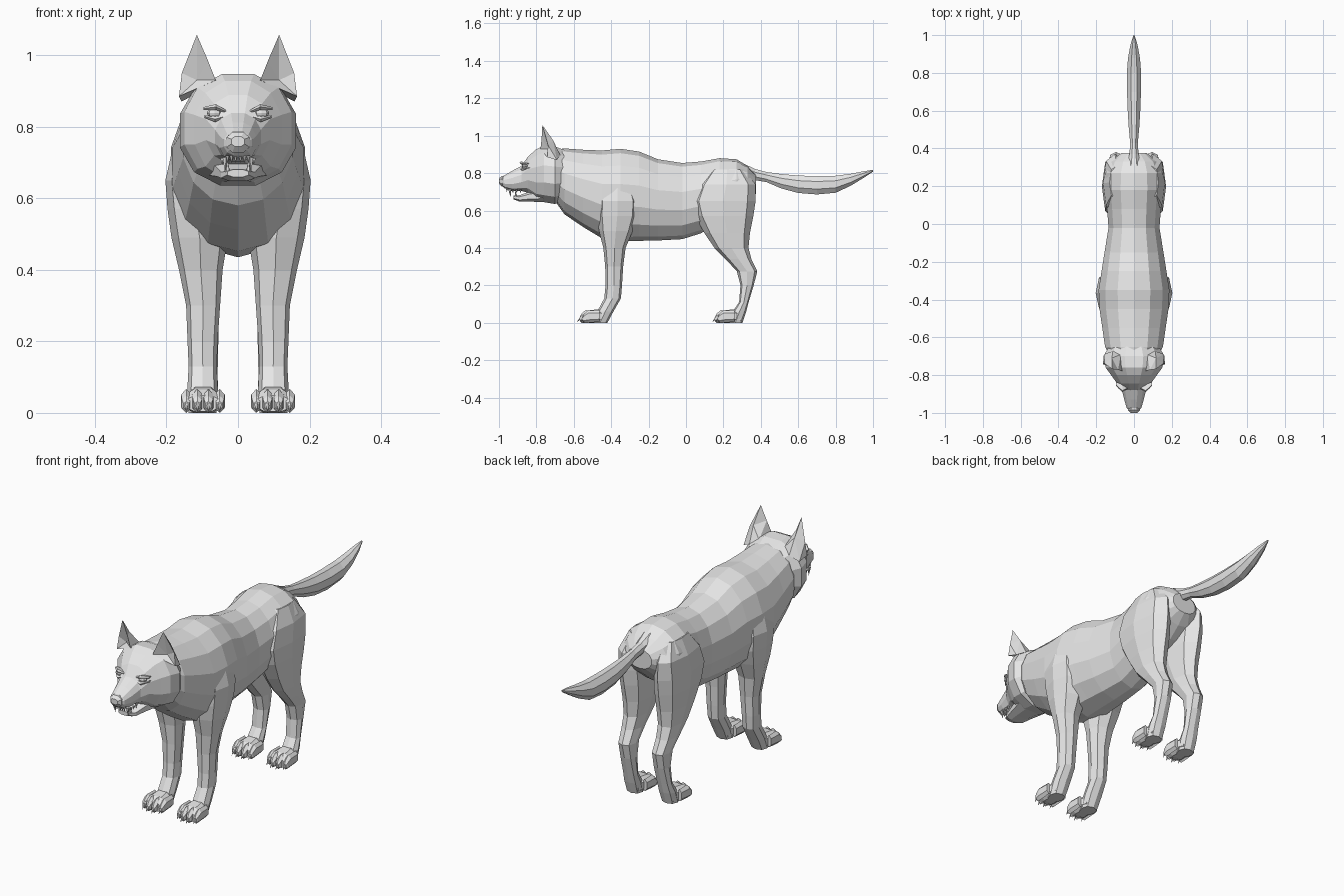
import bpy, bmesh, math
from mathutils import Vector

GREY = bpy.data.materials.new("fur_grey")
GREY.diffuse_color = (0.8, 0.8, 0.8, 1)


def power(v, e):
    return math.copysign(abs(v) ** (2 / e), v)


def ring_y(y, z0, z1, hw, cx=0.0, n=14, e=2.0):
    """Rounded cross-section facing along y."""
    zc, hh = (z0 + z1) / 2, (z1 - z0) / 2
    angles = [2 * math.pi * (i + 0.5) / n for i in range(n)]
    k = max(abs(power(math.sin(a), e)) for a in angles)
    return [Vector((cx + hw * power(math.cos(a), e), y, zc + hh * power(math.sin(a), e) / k))
            for a in angles]


def ring_z(z, x0, x1, y0, y1, n=8, e=2.4):
    """Rounded cross-section facing along z."""
    xc, yc, hx, hy = (x0 + x1) / 2, (y0 + y1) / 2, (x1 - x0) / 2, (y1 - y0) / 2
    angles = [2 * math.pi * i / n for i in range(n)]
    return [Vector((xc + hx * power(math.cos(a), e), yc + hy * power(math.sin(a), e), z))
            for a in angles]


def loft(bm, rings):
    """Skin a row of rings and cap both ends."""
    rows = [[bm.verts.new(p) for p in r] for r in rings]
    n = len(rows[0])
    for a, b in zip(rows, rows[1:]):
        for i in range(n):
            j = (i + 1) % n
            bm.faces.new((a[i], a[j], b[j], b[i]))
    bm.faces.new(rows[0])
    bm.faces.new(rows[-1])


def spike(bm, base, tip, r, n=5):
    """Small cone for claws and teeth."""
    base, tip = Vector(base), Vector(tip)
    q = (tip - base).to_track_quat('Z', 'Y')
    ring = [bm.verts.new(base + q @ Vector((r * math.cos(t), r * math.sin(t), 0)))
            for t in (2 * math.pi * i / n for i in range(n))]
    top = bm.verts.new(tip)
    for i in range(n):
        bm.faces.new((ring[i], ring[(i + 1) % n], top))
    bm.faces.new(ring)


def make(name, bm, mirror=False):
    bmesh.ops.recalc_face_normals(bm, faces=bm.faces)
    mesh = bpy.data.meshes.new(name)
    bm.to_mesh(mesh)
    bm.free()
    mesh.materials.append(GREY)
    ob = bpy.data.objects.new(name, mesh)
    bpy.context.collection.objects.link(ob)
    if mirror:
        ob.modifiers.new("mirror", 'MIRROR').use_mirror_merge = False
    return ob


def lofted(name, rings, mirror=False):
    bm = bmesh.new()
    loft(bm, rings)
    return make(name, bm, mirror)


# Torso: neck, chest, waist, rump (y, bottom, top, half width)
torso = [(-0.70, 0.65, 0.925, 0.13), (-0.65, 0.58, 0.932, 0.157), (-0.55, 0.512, 0.925, 0.172),
         (-0.45, 0.452, 0.921, 0.187), (-0.35, 0.435, 0.93, 0.192), (-0.25, 0.438, 0.915, 0.176),
         (-0.15, 0.44, 0.874, 0.16), (-0.02, 0.447, 0.854, 0.138), (0.08, 0.478, 0.862, 0.146),
         (0.18, 0.54, 0.88, 0.156), (0.27, 0.59, 0.874, 0.154), (0.33, 0.64, 0.838, 0.128),
         (0.375, 0.69, 0.79, 0.07)]
lofted("torso", [ring_y(*s, e=2.1) for s in torso])

# Head tapering into the upper muzzle
head = [(-0.64, 0.66, 0.92, 0.13), (-0.70, 0.635, 0.942, 0.168), (-0.76, 0.645, 0.947, 0.155),
        (-0.80, 0.655, 0.928, 0.125), (-0.845, 0.695, 0.888, 0.092), (-0.88, 0.705, 0.838, 0.066),
        (-0.93, 0.703, 0.812, 0.053), (-0.972, 0.72, 0.787, 0.041), (-0.988, 0.735, 0.777, 0.028)]
lofted("head", [ring_y(*s, n=12, e=2.2) for s in head])

# Nose pad
nose = [(-0.965, 0.73, 0.787, 0.03), (-0.985, 0.728, 0.785, 0.034), (-1.0, 0.745, 0.772, 0.02)]
lofted("nose", [ring_y(*s, n=8, e=2.5) for s in nose])

# Open lower jaw
jaw = [(-0.76, 0.645, 0.72, 0.085), (-0.84, 0.648, 0.70, 0.064), (-0.89, 0.648, 0.682, 0.051),
       (-0.922, 0.66, 0.68, 0.032)]
lofted("lower_jaw", [ring_y(*s, n=8, e=2.5) for s in jaw])

# Teeth: fangs with a few small side teeth
bm = bmesh.new()
spike(bm, (0.036, -0.942, 0.715), (0.036, -0.938, 0.67), 0.009)
spike(bm, (0.029, -0.908, 0.672), (0.03, -0.915, 0.71), 0.008)
for i in range(3):
    spike(bm, (0.007 + 0.011 * i, -0.958, 0.72), (0.007 + 0.011 * i, -0.958, 0.697), 0.006)
    spike(bm, (0.044, -0.925 + 0.02 * i, 0.712), (0.044, -0.925 + 0.02 * i, 0.693), 0.007)
make("teeth", bm, True)

# Eyeballs
bm = bmesh.new()
bmesh.ops.create_uvsphere(bm, u_segments=8, v_segments=6, radius=0.016)
for v in bm.verts:
    v.co = Vector((v.co.x * 1.3 + 0.066, v.co.y - 0.861, v.co.z * 0.9 + 0.838))
make("eyes", bm, True)

# Eyelids: a thin brow ridge above each eye and a smaller fold below
bm = bmesh.new()
for pts in ([(0.034, -0.868, 0.843), (0.062, -0.882, 0.855), (0.096, -0.852, 0.851)],
            [(0.036, -0.874, 0.829), (0.064, -0.878, 0.821), (0.094, -0.85, 0.829)]):
    rings = []
    for p, r in zip(pts, (0.004, 0.008, 0.004)):
        rings.append([Vector(p) + Vector((0, dy * r, dz * r))
                      for dy, dz in ((-1, 0), (0, 1), (4, 0), (0, -1))])
    loft(bm, rings)
make("eyelids", bm, True)

# Ears: pointed shells with a hollow front
points = {"I": (0.062, -0.778, 0.93), "M": (0.084, -0.772, 0.985), "T": (0.115, -0.768, 1.057),
          "P": (0.157, -0.738, 0.95), "O": (0.165, -0.742, 0.885), "H": (0.115, -0.735, 0.93),
          "B": (0.112, -0.672, 0.895), "K": (0.117, -0.71, 0.975), "J": (0.07, -0.69, 0.92),
          "Q": (0.158, -0.69, 0.87)}
bm = bmesh.new()
verts = {k: bm.verts.new(p) for k, p in points.items()}
for f in "HIM HMT HTP HPO HOI IJM MJK MKT TKP KQP PQO KJB KBQ IOQBJ".split():
    bm.faces.new([verts[c] for c in f])
make("ears", bm, True)

# Legs as stacked sections (z, inner x, outer x, front y, back y)
front_leg = [(0.76, 0.06, 0.178, -0.44, -0.29), (0.65, 0.06, 0.203, -0.475, -0.255),
             (0.57, 0.045, 0.197, -0.475, -0.26), (0.49, 0.028, 0.186, -0.465, -0.285),
             (0.40, 0.043, 0.165, -0.442, -0.323), (0.30, 0.05, 0.145, -0.432, -0.336),
             (0.20, 0.057, 0.141, -0.43, -0.342), (0.13, 0.059, 0.138, -0.437, -0.348),
             (0.06, 0.056, 0.142, -0.475, -0.388), (0.0, 0.06, 0.138, -0.50, -0.42)]
hind_leg = [(0.82, 0.05, 0.13, 0.13, 0.31), (0.74, 0.04, 0.163, 0.06, 0.372),
            (0.65, 0.03, 0.17, 0.025, 0.372), (0.57, 0.028, 0.166, 0.048, 0.36),
            (0.48, 0.035, 0.156, 0.098, 0.342), (0.40, 0.047, 0.147, 0.152, 0.334),
            (0.34, 0.053, 0.142, 0.212, 0.35), (0.275, 0.055, 0.135, 0.272, 0.381),
            (0.20, 0.055, 0.133, 0.291, 0.362), (0.11, 0.057, 0.135, 0.284, 0.335),
            (0.06, 0.056, 0.14, 0.25, 0.322), (0.0, 0.06, 0.138, 0.225, 0.302)]
lofted("front_legs", [ring_z(*s) for s in front_leg], True)
lofted("hind_legs", [ring_z(*s) for s in hind_leg], True)

# Paws: pad, four toes and claws
CX = 0.098
for name, dy in (("front_paws", 0.0), ("hind_paws", 0.723)):
    bm = bmesh.new()
    pad = [(-0.43, 0, 0.06, 0.036), (-0.47, 0, 0.072, 0.047), (-0.52, 0, 0.066, 0.055),
           (-0.548, 0.004, 0.048, 0.05)]
    loft(bm, [ring_y(y + dy, a, b, w, CX, 8, 2.6) for y, a, b, w in pad])
    for i in range(4):
        x = CX + (i - 1.5) * 0.031
        yf = dy - (0.568 if i in (1, 2) else 0.553)
        toe = [(0.09, 0.005, 0.066, 0.014), (0.03, 0, 0.067, 0.0165),
               (0.008, 0, 0.048, 0.014), (0, 0.01, 0.032, 0.009)]
        loft(bm, [ring_y(yf + y, a, b, w, x, 6, 2.2) for y, a, b, w in toe])
        spike(bm, (x, yf + 0.004, 0.024), (x, yf - 0.015, 0.004), 0.007)
    make(name, bm, True)

# Tail: thin root, full middle, pointed tip
tail = [(0.31, 0.77, 0.85, 0.04), (0.37, 0.762, 0.822, 0.026), (0.43, 0.752, 0.806, 0.022),
        (0.51, 0.718, 0.795, 0.03), (0.60, 0.694, 0.787, 0.036), (0.70, 0.686, 0.784, 0.04),
        (0.80, 0.695, 0.786, 0.041), (0.88, 0.732, 0.796, 0.034), (0.95, 0.775, 0.81, 0.02),
        (1.0, 0.808, 0.818, 0.003)]
lofted("tail", [ring_y(*s, n=8) for s in tail])
